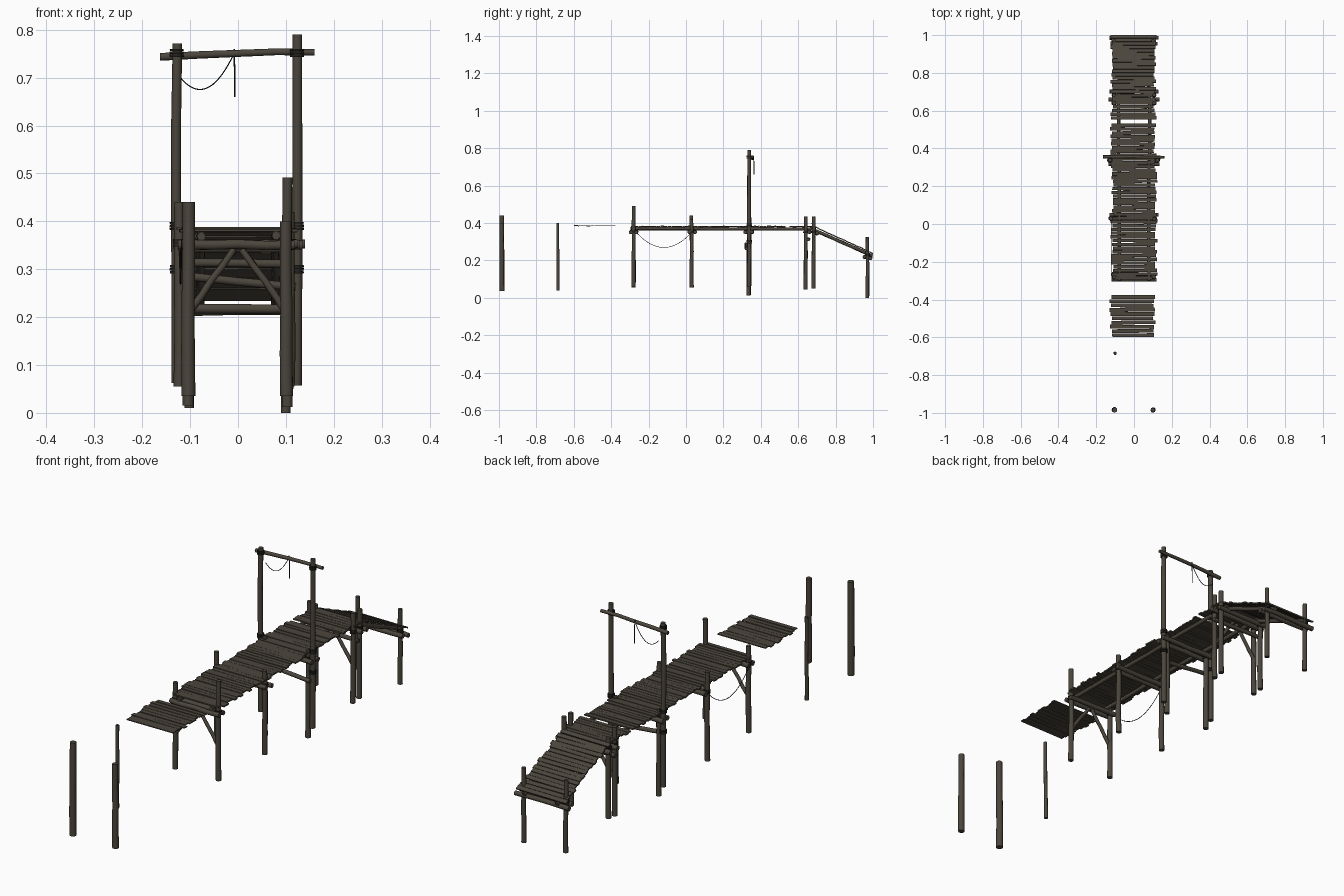
import bpy, bmesh, math, random
from mathutils import Vector, Matrix

if "Cube" in bpy.data.objects:
    bpy.data.objects.remove(bpy.data.objects["Cube"])

random.seed(7)


def material(name, rgb):
    m = bpy.data.materials.new(name)
    m.diffuse_color = (*rgb, 1)
    m.use_nodes = True
    m.node_tree.nodes["Principled BSDF"].inputs["Base Color"].default_value = m.diffuse_color
    return m


WOOD = material("weathered_wood", (0.070, 0.060, 0.045))
ROPE = material("dark_rope", (0.016, 0.015, 0.013))


def finish(name, bm, mat):
    me = bpy.data.meshes.new(name)
    bm.to_mesh(me)
    bm.free()
    me.materials.append(mat)
    ob = bpy.data.objects.new(name, me)
    bpy.context.collection.objects.link(ob)
    return ob


def log(name, a, b, r1, r2=None, mat=WOOD, sides=10, wobble=0.0015):
    """Round timber between two points, slightly crooked."""
    a, b = Vector(a), Vector(b)
    r2 = r2 or r1
    rot = (b - a).to_track_quat('Z', 'Y').to_matrix()
    bm = bmesh.new()
    rings, n = [], 5
    for i in range(n):
        t = i / (n - 1)
        off = Vector((random.uniform(-1, 1), random.uniform(-1, 1), 0)) * wobble
        r = r1 + (r2 - r1) * t
        rings.append([bm.verts.new(a.lerp(b, t) + rot @ (off + Vector(
            (r * math.cos(k * math.tau / sides), r * math.sin(k * math.tau / sides), 0))))
            for k in range(sides)])
    for lo, hi in zip(rings, rings[1:]):
        for k in range(sides):
            j = (k + 1) % sides
            bm.faces.new((lo[k], lo[j], hi[j], hi[k])).smooth = True
    bm.faces.new(rings[0][::-1])
    bm.faces.new(rings[-1])
    return finish(name, bm, mat)


def post(name, x, y, z0, z1, r=0.011):
    log(name, (x, y, z0), (x, y, z1), r * 1.08, r * 0.95)


def lashing(x, y, z, r=0.0135):
    """Stacked rope turns around a post."""
    for k in (-1, 0, 1):
        zc = z + k * 0.006
        log("rope_lashing", (x, y, zc - 0.0025), (x, y, zc + 0.0025), r, mat=ROPE, wobble=0.0004)


def rope(name, pts, r=0.0014):
    cu = bpy.data.curves.new(name, 'CURVE')
    cu.dimensions = '3D'
    cu.bevel_depth = r
    cu.bevel_resolution = 1
    sp = cu.splines.new('POLY')
    sp.points.add(len(pts) - 1)
    for p, co in zip(sp.points, pts):
        p.co = (*co, 1)
    cu.materials.append(ROPE)
    bpy.context.collection.objects.link(bpy.data.objects.new(name, cu))


def sag(a, b, low, n=18):
    """Hanging curve whose middle drops by low below the chord."""
    a, b = Vector(a), Vector(b)
    return [a.lerp(b, i / n) - Vector((0, 0, low * 4 * (i / n) * (1 - i / n))) for i in range(n + 1)]


def planks(name, a, b, count, x0, x1, thick=0.006, skip=()):
    """Row of uneven boards from a to b, each given as (y, z)."""
    a, b = Vector((0, *a)), Vector((0, *b))
    slope = math.atan2(b.z - a.z, b.y - a.y)
    pitch = (b - a).length / count
    bm = bmesh.new()
    for i in range(count):
        if i in skip:
            continue
        l = x0 + random.uniform(-0.008, 0.008)
        r = x1 + random.uniform(-0.008, 0.008)
        c = a.lerp(b, (i + 0.5) / count)
        c.x = (l + r) / 2
        c.z += random.uniform(-0.0015, 0.0015)
        bmesh.ops.create_cube(bm, size=1, matrix=(
            Matrix.Translation(c) @ Matrix.Rotation(slope + random.uniform(-.05, .05), 4, 'X')
            @ Matrix.Rotation(random.uniform(-.014, .014), 4, 'Z')
            @ Matrix.Diagonal((r - l, pitch * random.uniform(0.84, 0.97), thick, 1))))
    return finish(name, bm, WOOD)


# Free-standing posts at the broken end
post("outer_post", -0.104, -0.985, 0.035, 0.44, 0.0135)
post("outer_post", 0.100, -0.985, 0.035, 0.40, 0.0125)
post("thin_post", -0.100, -0.685, 0.04, 0.40, 0.0075)

# Support posts: x, y, bottom, top
for x, y, z0, z1 in [
        (-0.105, -0.28, 0.055, 0.43), (0.102, -0.28, 0.06, 0.492),
        (-0.122, 0.03, 0.055, 0.44), (0.108, 0.03, 0.055, 0.42),
        (-0.105, 0.335, 0.015, 0.39), (0.103, 0.335, 0.012, 0.39),
        (-0.105, 0.64, 0.045, 0.43), (0.105, 0.64, 0.045, 0.435),
        (-0.105, 0.683, 0.05, 0.40), (0.105, 0.683, 0.05, 0.435),
        (-0.103, 0.97, 0.01, 0.325), (0.100, 0.97, 0.0, 0.325)]:
    post("support_post", x, y, z0, z1, 0.0095 if y > 0.9 else 0.0105)
    lashing(x, y, 0.232 if y > 0.9 else 0.355)

# Tall gate posts with a crossbar
post("gate_post", -0.128, 0.338, 0.062, 0.772, 0.0105)
post("gate_post", 0.123, 0.338, 0.057, 0.79, 0.0105)
log("gate_crossbar", (-0.163, 0.354, 0.745), (0.160, 0.354, 0.755), 0.0085, 0.007, wobble=0.002)
for x in (-0.128, 0.123):
    for z in (0.30, 0.39, 0.752):
        lashing(x, 0.338, z, 0.0145)

# Cross beams carrying the deck
for y, z, half in [(-0.294, 0.351, 0.118), (-0.266, 0.351, 0.118), (0.048, 0.352, 0.13),
                   (0.018, 0.352, 0.125), (0.318, 0.352, 0.135), (0.353, 0.352, 0.14),
                   (0.66, 0.352, 0.135), (0.70, 0.345, 0.13), (0.955, 0.218, 0.125),
                   (0.986, 0.213, 0.13)]:
    log("cross_beam", (-half, y, z), (half, y, z), 0.0108, 0.0098)
log("slanted_tie", (-0.12, 0.322, 0.287), (0.12, 0.322, 0.262), 0.009)
log("lower_tie", (-0.12, 0.655, 0.315), (0.12, 0.655, 0.312), 0.009)

# Diagonal braces
for y in (-0.28, 0.642):
    for s in (-1, 1):
        log("diagonal_brace", (s * 0.1, y, 0.212), (s * 0.008, y, 0.342), 0.008, 0.007)

# Long stringers below the boards
for s in (-1, 1):
    x = s * 0.078
    log("deck_stringer", (x, -0.298, 0.369), (x, 0.345, 0.369), 0.0088)
    log("deck_stringer", (x + s * 0.004, 0.32, 0.369), (x + s * 0.004, 0.695, 0.368), 0.0088)
    log("ramp_stringer", (x, 0.68, 0.364), (x, 0.998, 0.224), 0.0088)

# Boards
planks("loose_boards", (-0.60, 0.385), (-0.375, 0.385), 10, -0.122, 0.108, 0.004)
planks("front_deck", (-0.295, 0.381), (0.335, 0.381), 32, -0.116, 0.116)
planks("rear_deck", (0.335, 0.381), (0.69, 0.381), 18, -0.118, 0.112, skip=(10,))
planks("ramp_boards", (0.69, 0.379), (1.0, 0.237), 17, -0.118, 0.110)

# Slack ropes
rope("side_rope", sag((-0.118, -0.275, 0.36), (-0.122, 0.03, 0.35), 0.086))
rope("gate_rope", sag((-0.12, 0.361, 0.70), (-0.010, 0.361, 0.747), 0.045))
rope("hanging_rope", [(-0.008, 0.362, 0.76), (-0.007, 0.364, 0.71), (-0.007, 0.364, 0.66)], 0.0018)
